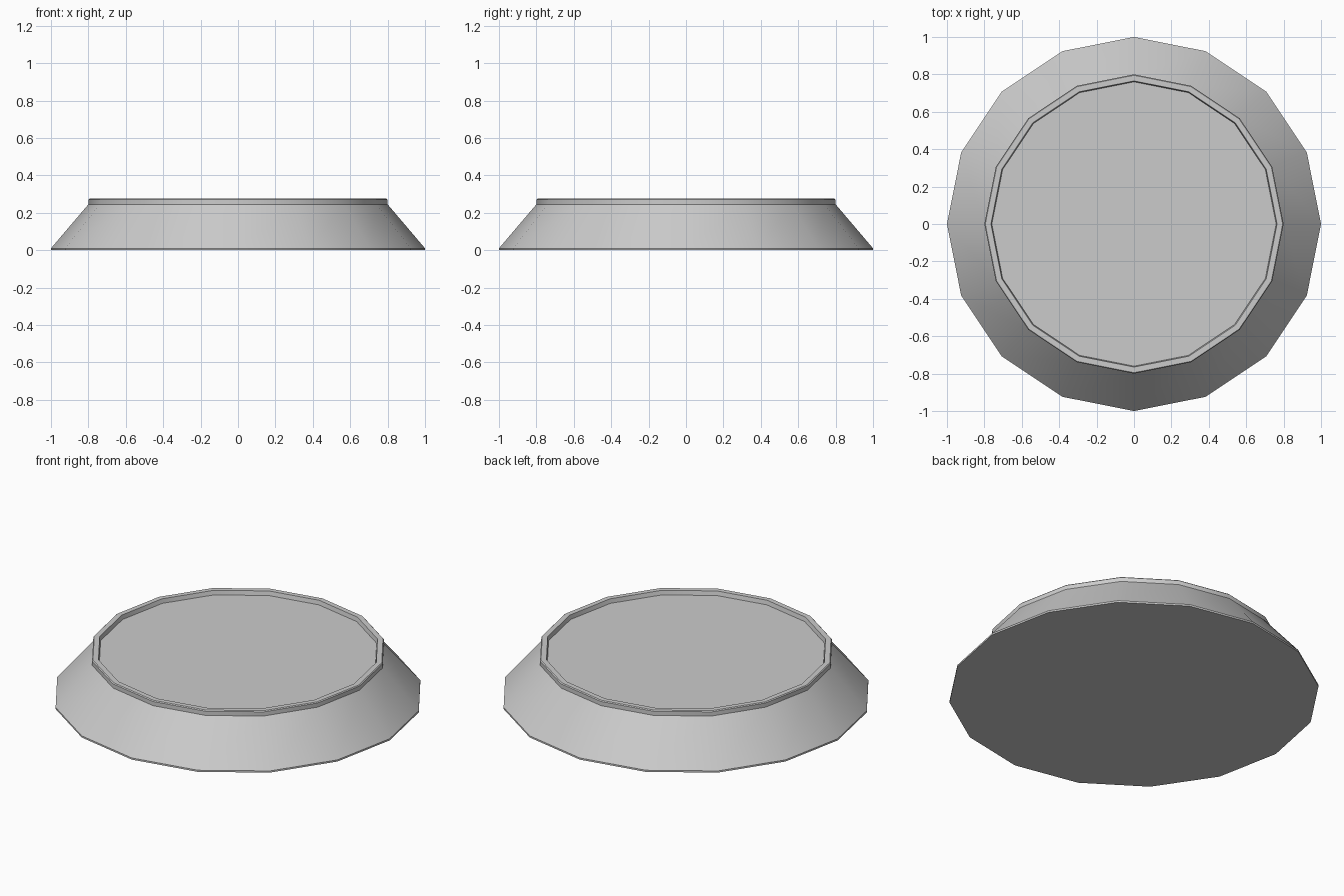
import bpy, bmesh, math

if "Cube" in bpy.data.objects:
    bpy.data.objects.remove(bpy.data.objects["Cube"])

SIDES = 16

# Profile (radius, height): base edge, sloped flank, raised lip, recessed floor
profile = [(1.0, 0.0), (1.0, 0.01), (0.8, 0.245), (0.8, 0.27),
           (0.795, 0.275), (0.765, 0.275), (0.76, 0.25)]

bm = bmesh.new()
rings = []
for r, z in profile:
    rings.append([bm.verts.new((r * math.cos(2 * math.pi * i / SIDES),
                                r * math.sin(2 * math.pi * i / SIDES), z))
                  for i in range(SIDES)])

# Side bands
for low, high in zip(rings, rings[1:]):
    for i in range(SIDES):
        j = (i + 1) % SIDES
        bm.faces.new((low[i], low[j], high[j], high[i]))

# Underside and recessed top
bm.faces.new(rings[0][::-1])
bm.faces.new(rings[-1])

mesh = bpy.data.meshes.new("round_base")
bm.to_mesh(mesh)
bm.free()
base = bpy.data.objects.new("round_base", mesh)
bpy.context.collection.objects.link(base)

bpy.context.view_layer.objects.active = base
base.select_set(True)
bpy.ops.object.shade_smooth_by_angle(angle=math.radians(30))
